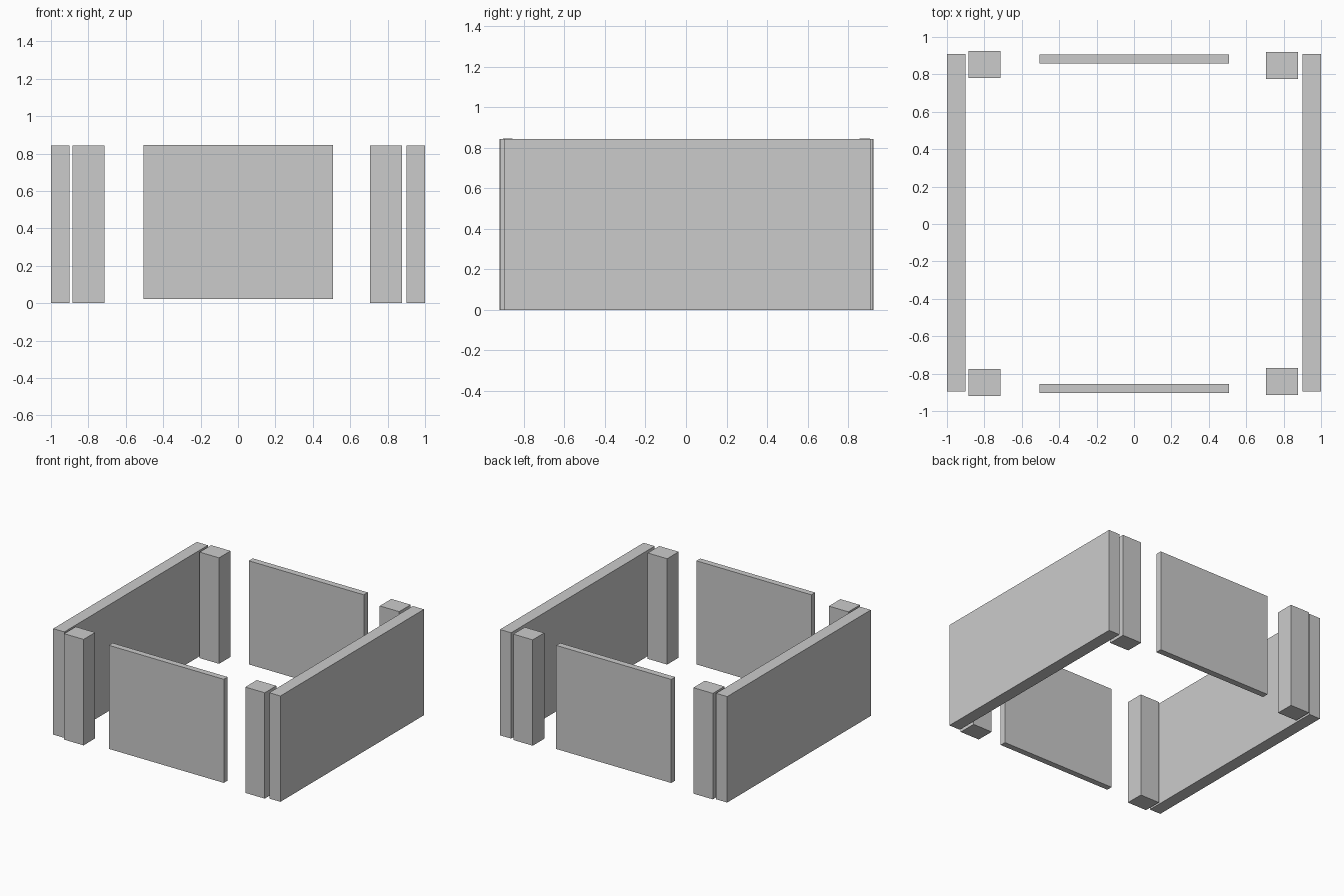
import bpy

if "Cube" in bpy.data.objects:
    bpy.data.objects.remove(bpy.data.objects["Cube"])

grey = bpy.data.materials.new("light_grey")
grey.diffuse_color = (0.6, 0.6, 0.6, 1)
grey.use_nodes = True
grey.node_tree.nodes["Principled BSDF"].inputs["Base Color"].default_value = grey.diffuse_color


def box(name, x, y, z):
    """Box from (min, max) extents on each axis."""
    bpy.ops.mesh.primitive_cube_add(size=1, location=[sum(a) / 2 for a in (x, y, z)])
    ob = bpy.context.object
    ob.name = name
    ob.scale = [a[1] - a[0] for a in (x, y, z)]
    bpy.ops.object.transform_apply(location=False, rotation=False, scale=True)
    ob.data.materials.append(grey)
    return ob


# Long side walls
box("left_wall", (-1.0, -0.902), (-0.895, 0.91), (0, 0.843))
box("right_wall", (0.902, 1.0), (-0.895, 0.91), (0, 0.842))

# Thin panels, raised slightly off the floor
box("front_panel", (-0.505, 0.507), (-0.903, -0.855), (0.022, 0.846))
box("back_panel", (-0.505, 0.507), (0.857, 0.907), (0.022, 0.846))

# Corner posts
box("front_left_post", (-0.886, -0.715), (-0.92, -0.775), (0, 0.843))
box("front_right_post", (0.705, 0.876), (-0.915, -0.77), (0, 0.842))
box("back_left_post", (-0.884, -0.713), (0.78, 0.925), (0, 0.843))
box("back_right_post", (0.705, 0.876), (0.775, 0.92), (0, 0.842))
